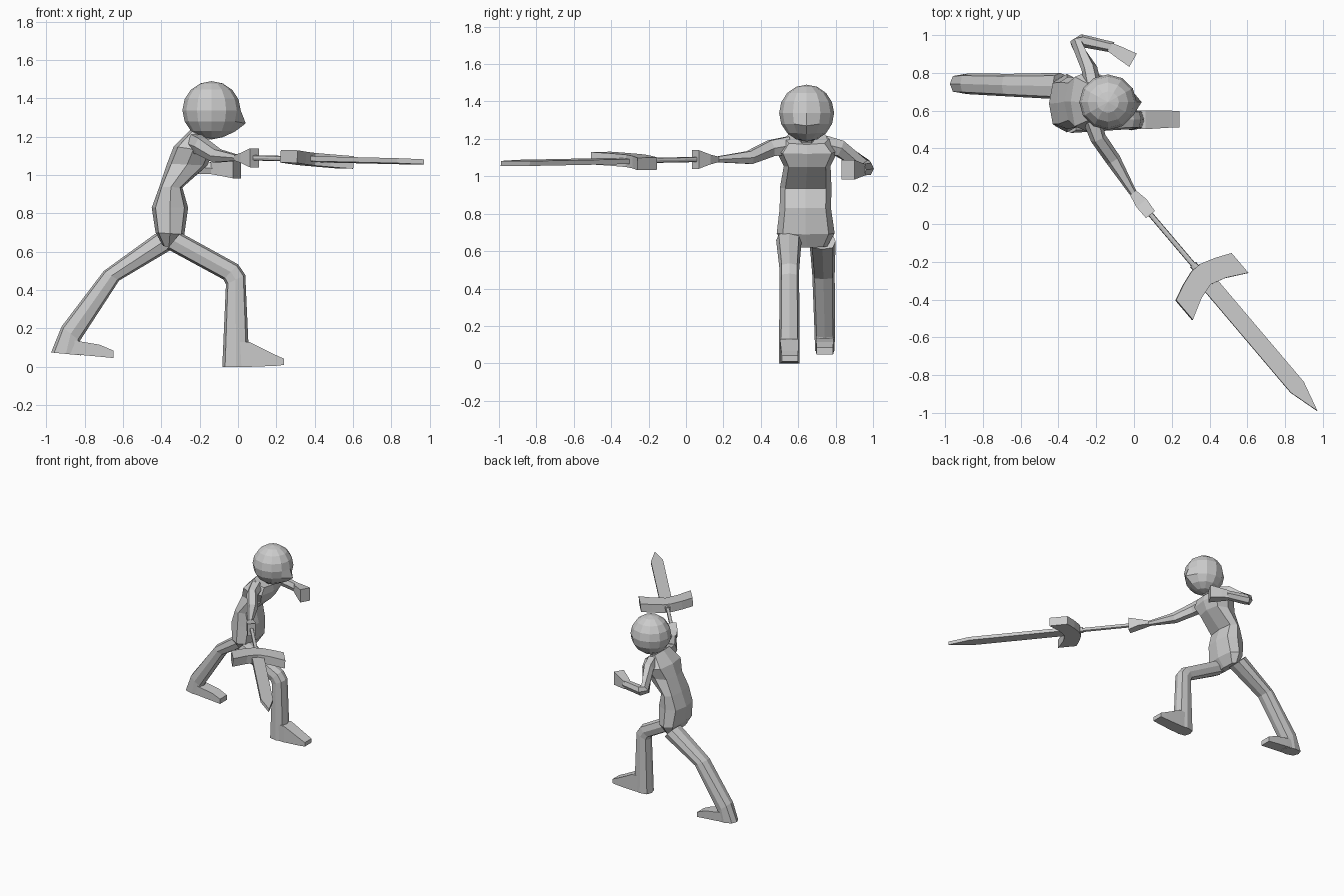
import bpy, bmesh, math
from mathutils import Vector, Matrix


def finish(name, bm):
    bmesh.ops.recalc_face_normals(bm, faces=bm.faces)
    me = bpy.data.meshes.new(name)
    bm.to_mesh(me)
    bm.free()
    ob = bpy.data.objects.new(name, me)
    bpy.context.collection.objects.link(ob)
    return ob


def section(n):
    """Unit cross-section: square for 4 sides, otherwise a slightly boxy ring."""
    if n == 4:
        return [(1, 1), (-1, 1), (-1, -1), (1, -1)]
    pts = []
    for i in range(n):
        a = math.tau * i / n
        c, s = math.cos(a), math.sin(a)
        k = 1.0 + 0.12 * abs(math.sin(2 * a))
        pts.append((c * k, s * k))
    return pts


def loft(name, rings, n=8):
    """rings: (centre, half vector u, half vector v)"""
    bm = bmesh.new()
    loops = [[bm.verts.new(c + u * a + v * b) for a, b in section(n)] for c, u, v in rings]
    for p, q in zip(loops, loops[1:]):
        for i in range(n):
            j = (i + 1) % n
            bm.faces.new((p[i], p[j], q[j], q[i]))
    bm.faces.new(loops[0][::-1])
    bm.faces.new(loops[-1])
    return finish(name, bm)


def side_loft(name, rows, n=8):
    """rows: back x, back z, front x, front z, centre y, half width"""
    rings = []
    for bx, bz, fx, fz, y, w in rows:
        b, f = Vector((bx, y, bz)), Vector((fx, y, fz))
        rings.append(((b + f) / 2, (f - b) / 2, Vector((0, w, 0))))
    return loft(name, rings, n)


def tube(name, path, n=6):
    """path: x, y, z, half width, half height; rings follow the path"""
    pts = [Vector(p[:3]) for p in path]
    rings = []
    for i, p in enumerate(path):
        t = Vector()
        if i:
            t += (pts[i] - pts[i - 1]).normalized()
        if i < len(pts) - 1:
            t += (pts[i + 1] - pts[i]).normalized()
        t.normalize()
        u = t.cross(Vector((0, 0, 1))).normalized()
        rings.append((pts[i], u * p[3], t.cross(u) * p[4]))
    return loft(name, rings, n)


# Torso, leaning forward
side_loft("torso", [
    (-0.39, 0.63, -0.33, 0.62, 0.645, 0.11),
    (-0.43, 0.70, -0.28, 0.69, 0.64, 0.155),
    (-0.45, 0.83, -0.26, 0.83, 0.638, 0.137),
    (-0.41, 0.94, -0.29, 0.935, 0.64, 0.138),
    (-0.37, 1.06, -0.16, 1.05, 0.648, 0.125),
    (-0.335, 1.15, -0.13, 1.12, 0.648, 0.165),
    (-0.25, 1.235, -0.14, 1.17, 0.645, 0.12)])
tube("neck", [(-0.21, 0.645, 1.18, 0.05, 0.05), (-0.15, 0.645, 1.26, 0.045, 0.045)])

# Head with a pointed chin
bm = bmesh.new()
bmesh.ops.create_uvsphere(bm, u_segments=12, v_segments=8, radius=1)
for v in bm.verts:
    x, y, z = v.co
    v.co = Vector((-0.138 + 0.152 * x, 0.645 + 0.147 * y, 1.338 + 0.152 * z))
    if x > 0.6 and abs(y) < 0.01 and z < -0.1:
        v.co += Vector((0.038, 0, -0.01)) if z > -0.5 else Vector((0.012, 0, -0.005))
finish("head", bm)

# Legs and feet
side_loft("front_leg", [
    (-0.37, 0.615, -0.30, 0.70, 0.55, 0.068),
    (-0.075, 0.455, 0.0, 0.535, 0.553, 0.052),
    (-0.063, 0.43, 0.038, 0.48, 0.553, 0.052),
    (-0.082, 0.0, 0.06, 0.0, 0.552, 0.056)])
side_loft("back_leg", [
    (-0.43, 0.695, -0.35, 0.61, 0.73, 0.07),
    (-0.70, 0.50, -0.62, 0.45, 0.735, 0.06),
    (-0.92, 0.21, -0.825, 0.135, 0.742, 0.055),
    (-0.975, 0.075, -0.82, 0.06, 0.742, 0.052)])
side_loft("front_foot", [
    (0.0, 0.0, 0.0, 0.13, 0.552, 0.05),
    (0.06, 0.0, 0.06, 0.13, 0.552, 0.05),
    (0.19, 0.005, 0.19, 0.065, 0.555, 0.045),
    (0.24, 0.01, 0.24, 0.042, 0.555, 0.043)], 4)
side_loft("back_foot", [
    (-0.90, 0.07, -0.86, 0.14, 0.742, 0.048),
    (-0.82, 0.062, -0.82, 0.132, 0.742, 0.048),
    (-0.72, 0.053, -0.72, 0.115, 0.742, 0.046),
    (-0.65, 0.046, -0.65, 0.085, 0.742, 0.044)], 4)

# Arms: one stretched to the sword, one bent
tube("sword_arm", [
    (-0.22, 0.55, 1.165, 0.05, 0.05), (-0.19, 0.455, 1.15, 0.042, 0.045),
    (-0.11, 0.34, 1.10, 0.04, 0.036), (-0.005, 0.165, 1.09, 0.02, 0.016)])
tube("sword_hand", [
    (-0.005, 0.165, 1.09, 0.02, 0.014), (0.04, 0.11, 1.09, 0.034, 0.026),
    (0.087, 0.05, 1.09, 0.03, 0.05)], 4)
tube("bent_arm", [
    (-0.22, 0.74, 1.17, 0.045, 0.05), (-0.235, 0.82, 1.15, 0.042, 0.045),
    (-0.305, 0.955, 1.055, 0.035, 0.038), (-0.275, 0.97, 1.04, 0.035, 0.035),
    (-0.11, 0.935, 1.035, 0.028, 0.032)])
tube("bent_hand", [
    (-0.13, 0.938, 1.035, 0.024, 0.03), (-0.08, 0.91, 1.035, 0.032, 0.038),
    (-0.005, 0.867, 1.035, 0.04, 0.052)], 4)

# Sword, built in its own frame: s along the blade, t across it
d = Vector((0.647, -0.763, -0.015)).normalized()
p = Vector((0.763, 0.647, -0.08)).normalized()
nrm = d.cross(p).normalized()
origin = Vector((0.08, 0.06, 1.09))


def plate(name, outline, thick):
    bm = bmesh.new()
    f = bm.faces.new([bm.verts.new(origin + d * s + p * t - nrm * thick / 2) for s, t in outline])
    ext = bmesh.ops.extrude_face_region(bm, geom=[f])
    bmesh.ops.translate(bm, vec=nrm * thick, verts=[e for e in ext["geom"] if isinstance(e, bmesh.types.BMVert)])
    return finish(name, bm)


half = [(0.382, 0.03), (0.408, 0.11), (0.445, 0.193), (0.582, 0.193), (0.525, 0.085)]
plate("guard", half + [(0.50, 0.0)] + [(s, -t) for s, t in half[::-1]], 0.066)
plate("blade", [(0.46, -0.045), (1.212, -0.045), (1.377, 0), (1.212, 0.045), (0.46, 0.045)], 0.026)


def rod(name, s0, s1, r):
    a, b = origin + d * s0, origin + d * s1
    return tube(name, [(*a, r, r), (*b, r, r)], 8)


rod("handle", -0.03, 0.40, 0.014)
rod("collar", 0.36, 0.39, 0.021)
